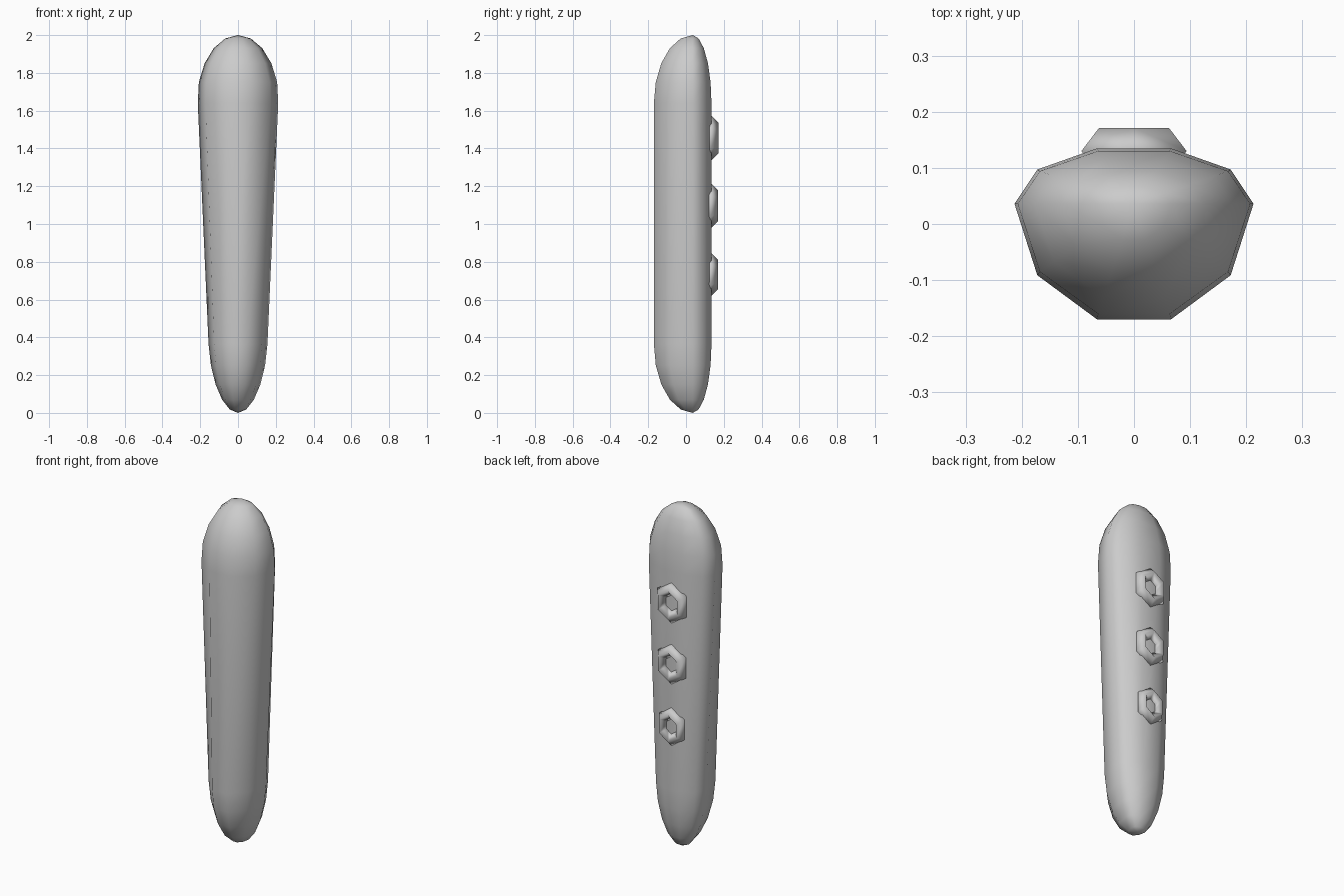
import bpy, bmesh, math

if "Cube" in bpy.data.objects:
    bpy.data.objects.remove(bpy.data.objects["Cube"])

SIDES, CAP = 10, 5
CY = 0.036                       # widest line of the handle
Z_LOW, Z_HIGH = 0.365, 1.64      # where the rounded ends begin


def finish(bm, name):
    bmesh.ops.recalc_face_normals(bm, faces=bm.faces)
    mesh = bpy.data.meshes.new(name)
    bm.to_mesh(mesh)
    bm.free()
    for p in mesh.polygons:
        p.use_smooth = True
    obj = bpy.data.objects.new(name, mesh)
    bpy.context.collection.objects.link(obj)
    return obj


def half_width(z):
    # narrows in x toward the bottom
    return 0.156 + (0.213 - 0.156) * (z - Z_LOW) / (Z_HIGH - Z_LOW)


def bridge(bm, a, b):
    n = len(a)
    for i in range(n):
        bm.faces.new((a[i], a[(i + 1) % n], b[(i + 1) % n], b[i]))


# Body: tapered capsule, deeper at the front than at the back
bm = bmesh.new()
levels = []
for k in range(CAP - 1, -1, -1):
    a = math.radians(90 * k / CAP)
    levels.append((Z_LOW * (1 - math.sin(a)), math.cos(a)))
for k in range(CAP):
    a = math.radians(90 * k / CAP)
    levels.append((Z_HIGH + (2 - Z_HIGH) * math.sin(a), math.cos(a)))
rings = []
for z, r in levels:
    ring = []
    for i in range(SIDES):
        t = 2 * math.pi * i / SIDES
        depth = 0.104 if math.sin(t) > 0 else 0.2166
        x = half_width(min(z, 1.75)) * r * math.cos(t)
        ring.append(bm.verts.new((x, CY + depth * r * math.sin(t), z)))
    rings.append(ring)
for a, b in zip(rings, rings[1:]):
    bridge(bm, a, b)
for ring, z in ((rings[0], 0), (rings[-1], 2)):
    tip = bm.verts.new((0, CY, z))
    for i in range(SIDES):
        bm.faces.new((ring[i], ring[(i + 1) % SIDES], tip))
finish(bm, "body")


# Buttons: six-sided rings with a diamond section, on the back face
def button(name, z, size, x_scale):
    bm = bmesh.new()
    loops = []
    for i in range(6):
        t = math.radians(90 + 60 * i)
        loop = []
        for j in range(4):
            p = math.pi / 2 * j
            r = size * (0.082 + 0.041 * math.cos(p))
            loop.append(bm.verts.new((r * math.cos(t) * x_scale,
                                      0.13 + size * 0.041 * math.sin(p),
                                      z + r * math.sin(t))))
        loops.append(loop)
    for i in range(6):
        bridge(bm, loops[i], loops[(i + 1) % 6])
    finish(bm, name)


button("upper_button", 1.455, 1.0, 0.88)
button("middle_button", 1.097, 0.99, 0.85)
button("lower_button", 0.732, 0.95, 0.81)
